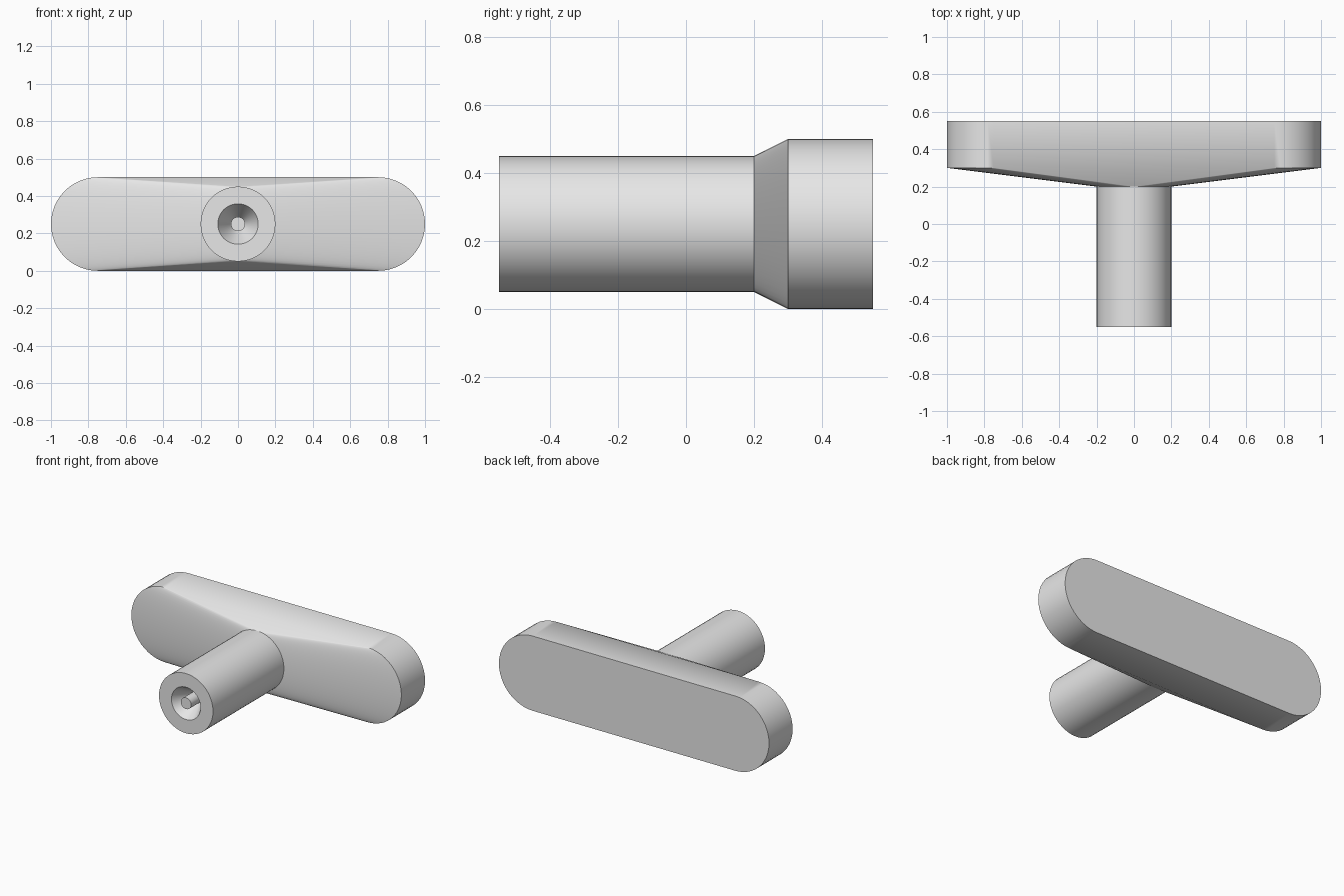
import bpy, bmesh, math

if "Cube" in bpy.data.objects:
    bpy.data.objects.remove(bpy.data.objects["Cube"])

N = 24          # segments per half circle
ZC = 0.25       # height of the knob axis

grey = bpy.data.materials.new("light grey")
grey.diffuse_color = (0.8, 0.8, 0.8, 1)
grey.use_nodes = True
grey.node_tree.nodes["Principled BSDF"].inputs["Base Color"].default_value = grey.diffuse_color


def ring(bm, y, r, off):
    """Stadium outline in the XZ plane; off = 0 gives a circle."""
    verts = []
    for side in (1, -1):
        for i in range(N + 1):
            a = -math.pi / 2 + math.pi * i / N
            verts.append(bm.verts.new((side * (off + r * math.cos(a)), y,
                                       ZC + side * r * math.sin(a))))
    return verts


def loft(name, sections, cap_first=False, cap_last=False):
    bm = bmesh.new()
    rings = [ring(bm, *s) for s in sections]
    for a, b in zip(rings, rings[1:]):
        for i in range(len(a)):
            j = (i + 1) % len(a)
            bm.faces.new((a[i], a[j], b[j], b[i]))
    if cap_first:
        bm.faces.new(rings[0])
    if cap_last:
        bm.faces.new(rings[-1][::-1])
    bmesh.ops.remove_doubles(bm, verts=bm.verts, dist=1e-5)
    bmesh.ops.recalc_face_normals(bm, faces=bm.faces)
    mesh = bpy.data.meshes.new(name)
    bm.to_mesh(mesh)
    bm.free()
    mesh.materials.append(grey)
    ob = bpy.data.objects.new(name, mesh)
    bpy.context.collection.objects.link(ob)
    bpy.ops.object.select_all(action='DESELECT')
    ob.select_set(True)
    bpy.context.view_layer.objects.active = ob
    bpy.ops.object.shade_smooth_by_angle(angle=math.radians(30))


# Stem: centre pin, conical recess, front rim and shaft (y, radius, offset)
loft("stem", [(-0.55, 0.038, 0), (-0.43, 0.038, 0), (-0.55, 0.108, 0),
              (-0.55, 0.2, 0), (0.2, 0.2, 0)], cap_first=True, cap_last=True)

# Grip: flare from the stem into the rounded bar
loft("grip", [(0.2, 0.2, 0), (0.3, 0.25, 0.75), (0.55, 0.25, 0.75)],
     cap_last=True)
